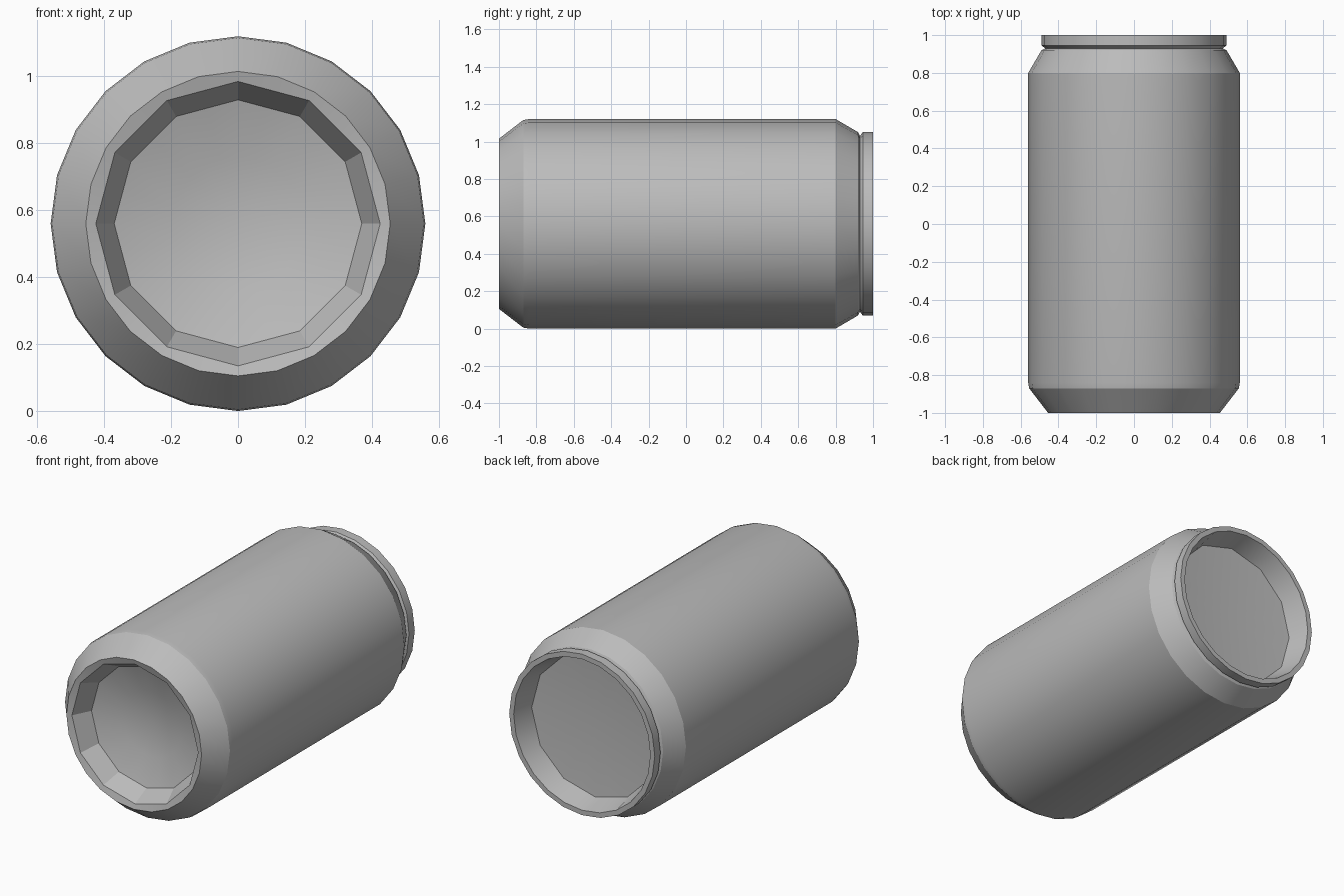
import bpy, bmesh, math

default = bpy.data.objects.get("Cube")
if default:
    bpy.data.objects.remove(default, do_unlink=True)

SEGMENTS = 24
RADIUS = 0.56

metal = bpy.data.materials.new("plain grey metal")
metal.use_nodes = True
GREY = (0.5, 0.5, 0.5, 1)
metal.diffuse_color = GREY
shader = next(n for n in metal.node_tree.nodes if n.type == 'BSDF_PRINCIPLED')
shader.inputs["Base Color"].default_value = GREY
shader.inputs["Roughness"].default_value = 0.6


def lathe(name, profile):
    """Spin (radius, y, coarse) rings about the can's long axis.
    Coarse rings put every second point on a chord, giving half the sides."""
    bm = bmesh.new()
    rings = []
    for radius, y, coarse in profile:
        if radius == 0:
            rings.append([bm.verts.new((0, y, RADIUS))] * SEGMENTS)
            continue
        ring = []
        for i in range(SEGMENTS):
            a = math.tau * i / SEGMENTS
            r = radius
            if coarse and i % 2:
                r *= math.cos(math.tau / SEGMENTS)
            ring.append(bm.verts.new((r * math.sin(a), y, RADIUS + r * math.cos(a))))
        rings.append(ring)
    for a, b in zip(rings, rings[1:]):
        for i in range(SEGMENTS):
            j = (i + 1) % SEGMENTS
            corners = list(dict.fromkeys((a[i], a[j], b[j], b[i])))
            bm.faces.new(corners)
    # Profiles run from front to back or inward at the back
    bm.normal_update()
    mesh = bpy.data.meshes.new(name)
    bm.to_mesh(mesh)
    bm.free()
    mesh.materials.append(metal)
    obj = bpy.data.objects.new(name, mesh)
    bpy.context.collection.objects.link(obj)
    bpy.ops.object.select_all(action='DESELECT')
    obj.select_set(True)
    bpy.context.view_layer.objects.active = obj
    bpy.ops.object.shade_smooth_by_angle(angle=math.radians(22))
    return obj


# Domed, recessed base with its standing rim and lower bevel
lathe("can_base", [
    (0, -0.81, False), (0.2, -0.83, False), (0.37, -0.88, True),
    (0.425, -0.99, True), (0.455, -1.0, False), (0.555, -0.87, False),
])

# Long straight wall and the shoulder that narrows to the neck
lathe("can_wall", [
    (0.555, -0.87, False), (0.56, -0.84, False), (0.56, 0.8, False),
    (0.49, 0.92, False), (0.47, 0.93, False),
])

# Rolled lid rim and the sunken lid panel
lathe("can_lid", [
    (0.47, 0.93, False), (0.49, 0.945, False), (0.49, 1.0, False),
    (0.46, 1.0, False), (0.43, 0.87, True), (0, 0.84, False),
])
